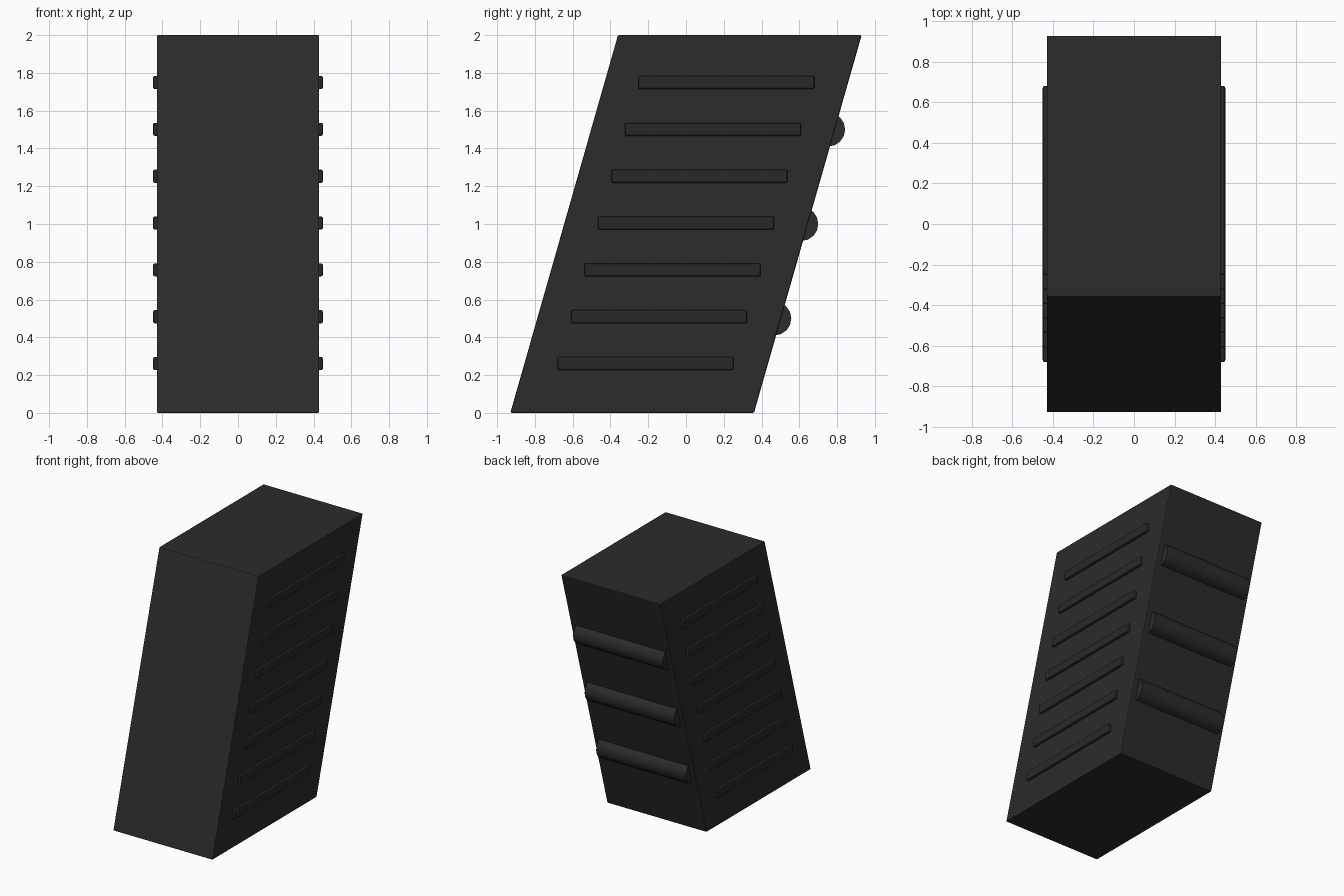
import bpy, bmesh, math

if "Cube" in bpy.data.objects:
    bpy.data.objects.remove(bpy.data.objects["Cube"])

SLOPE = 0.285      # lean of the body: y per z
HALF_W = 0.43      # half width in x


def material(name, rgb):
    m = bpy.data.materials.new(name)
    m.diffuse_color = (*rgb, 1)
    m.use_nodes = True
    m.node_tree.nodes["Principled BSDF"].inputs["Base Color"].default_value = m.diffuse_color
    return m


dark = material("dark_metal", (0.025, 0.025, 0.025))
rib_dark = material("dark_rib", (0.022, 0.022, 0.022))


def prism(name, profile, x0, x1, mat, bevel=0.0, segments=1):
    """Extrude a (y, z) profile along x."""
    bm = bmesh.new()
    face = bm.faces.new([bm.verts.new((x0, y, z)) for y, z in profile])
    ext = bmesh.ops.extrude_face_region(bm, geom=[face])
    verts = [v for v in ext["geom"] if isinstance(v, bmesh.types.BMVert)]
    bmesh.ops.translate(bm, verts=verts, vec=(x1 - x0, 0, 0))
    bmesh.ops.recalc_face_normals(bm, faces=bm.faces)
    mesh = bpy.data.meshes.new(name)
    bm.to_mesh(mesh)
    bm.free()
    ob = bpy.data.objects.new(name, mesh)
    bpy.context.collection.objects.link(ob)
    mesh.materials.append(mat)
    if bevel:
        mod = ob.modifiers.new("bevel", "BEVEL")
        mod.width = bevel
        mod.segments = segments
    return ob


# Leaning body
prism("body", [(-0.93, 0), (0.36, 0), (0.93, 2), (-0.36, 2)],
      -HALF_W, HALF_W, dark, 0.007, 2)

# Side ribs, seven per side, following the lean
for i in range(7):
    z = 1.005 + (i - 3) * 0.248
    y = (z - 1.005) * 0.288
    box = [(y - 0.467, z - 0.035), (y + 0.467, z - 0.035),
           (y + 0.467, z + 0.035), (y - 0.467, z + 0.035)]
    for side, s in (("left", -1), ("right", 1)):
        prism(f"{side}_rib_{i + 1}", box, s * 0.408, s * 0.45, rib_dark, 0.01, 2)

# Round bars half sunk into the back face
for i, z in enumerate((0.5, 1.0, 1.5)):
    y = 0.61 + (z - 1) * SLOPE
    ring = [(y + 0.09 * math.cos(a), z + 0.09 * math.sin(a))
            for a in (k * math.tau / 16 for k in range(16))]
    bar = prism(f"back_bar_{i + 1}", ring, -0.387, 0.387, dark)
    bpy.ops.object.select_all(action="DESELECT")
    bar.select_set(True)
    bpy.context.view_layer.objects.active = bar
    bpy.ops.object.shade_smooth_by_angle(angle=math.radians(35))
